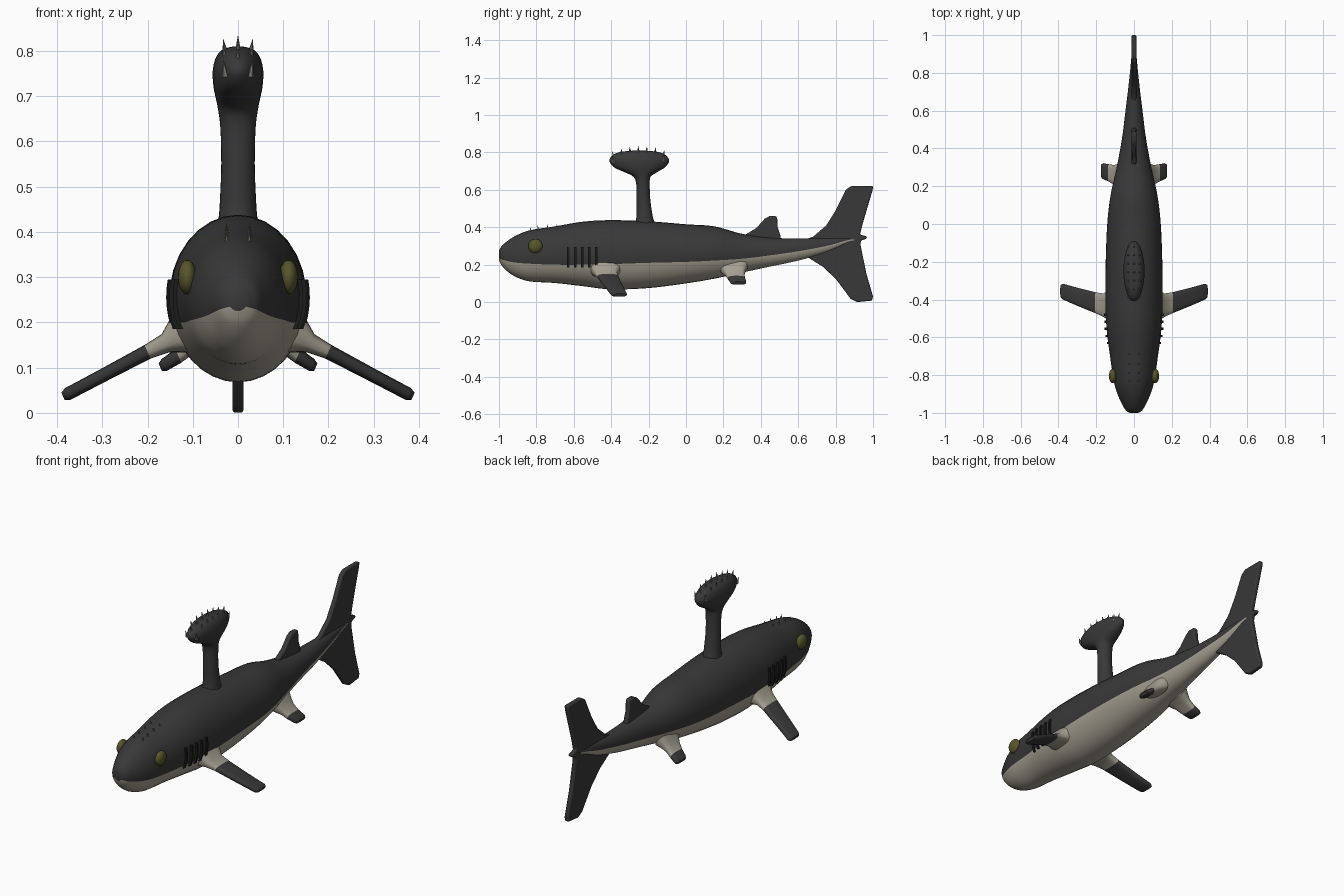
import bpy, bmesh, math
from mathutils import Vector

cube = bpy.data.objects.get("Cube")
if cube:
    bpy.data.objects.remove(cube, do_unlink=True)


def material(name, r, g, b):
    m = bpy.data.materials.new(name)
    m.use_nodes = True
    m.diffuse_color = (r, g, b, 1)
    node = next(n for n in m.node_tree.nodes if n.type == 'BSDF_PRINCIPLED')
    node.inputs["Base Color"].default_value = (r, g, b, 1)
    node.inputs["Roughness"].default_value = 0.8
    return m


DARK = material("charcoal skin", .04, .04, .04)
PALE = material("pale belly", .38, .35, .285)
OLIVE = material("olive eye", .095, .092, .025)
BLACK = material("black gill", .012, .012, .012)
BONE = material("grey spike", .22, .21, .19)


def make(name, bm, mats, angle=40):
    bmesh.ops.recalc_face_normals(bm, faces=bm.faces)
    mesh = bpy.data.meshes.new(name)
    bm.to_mesh(mesh)
    bm.free()
    for m in mats:
        mesh.materials.append(m)
    mesh.shade_smooth()
    mesh.set_sharp_from_angle(angle=math.radians(angle))
    ob = bpy.data.objects.new(name, mesh)
    bpy.context.collection.objects.link(ob)
    return ob


def smooth_rows(rows, steps):
    """Catmull-Rom interpolation between rows of numbers."""
    out = []
    for i in range(len(rows) - 1):
        a, b, c, d = (rows[max(0, min(len(rows) - 1, i + k))] for k in (-1, 0, 1, 2))
        for s in range(steps):
            t = s / steps
            out.append([q + .5 * t * (r - p + t * (2 * p - 5 * q + 4 * r - w + t * (3 * (q - r) + w - p)))
                        for p, q, r, w in zip(a, b, c, d)])
    return out + [list(rows[-1])]


def loft(name, rings, mats, rule=lambda ring, side: 0, angle=40):
    """Skin a list of closed rings and cap both ends."""
    bm = bmesh.new()
    vs = [[bm.verts.new(p) for p in r] for r in rings]
    n = len(vs[0])
    for i in range(len(vs) - 1):
        for j in range(n):
            k = (j + 1) % n
            f = bm.faces.new((vs[i][j], vs[i][k], vs[i + 1][k], vs[i + 1][j]))
            f.material_index = rule(i, j)
    bm.faces.new(vs[0]).material_index = rule(0, 0)
    bm.faces.new(vs[-1]).material_index = rule(len(vs) - 2, 0)
    return make(name, bm, mats, angle)


# Body: y, top, bottom, half width, height of the colour line
BODY = smooth_rows([
    (-1.0, .275, .225, .022, .235), (-.985, .30, .195, .045, .228), (-.95, .33, .16, .065, .218),
    (-.9, .36, .13, .088, .21), (-.83, .385, .11, .108, .205), (-.7, .405, .102, .127, .2),
    (-.55, .43, .085, .146, .2), (-.4, .438, .068, .152, .203), (-.2, .432, .075, .15, .21),
    (0, .416, .1, .142, .215), (.15, .405, .125, .125, .222), (.3, .365, .158, .092, .232),
    (.45, .345, .19, .064, .25), (.6, .34, .222, .045, .272), (.75, .345, .265, .027, .3),
    (.86, .345, .312, .016, .33), (.9, .342, .325, .013, .336)], 5)
UP, LOW = 18, 14


def body_ring(row):
    y, top, bottom, w, line = row
    zc, rz = (top + bottom) / 2, (top - bottom) / 2
    a = math.asin(max(-.95, min(.95, (line - zc) / rz)))
    angles = [a + (math.pi - 2 * a) * i / UP for i in range(UP)]
    angles += [math.pi - a + (math.pi + 2 * a) * i / LOW for i in range(LOW)]
    return [(w * math.cos(t), y, zc + rz * math.sin(t)) for t in angles]


loft("body", [body_ring(r) for r in BODY], [DARK, PALE], lambda i, j: int(j >= UP), 60)


def body_at(y):
    return min(BODY, key=lambda r: abs(r[0] - y))


def surface_x(y, z):
    _, top, bottom, w, _ = body_at(y)
    s = (z - (top + bottom) / 2) / ((top - bottom) / 2)
    return w * math.sqrt(max(0, 1 - s * s))


# Dorsal column flaring into the brush pad: z, y centre, y radius, x radius
PAD = smooth_rows([
    (.4, -.22, .062, .05), (.43, -.22, .05, .043), (.47, -.222, .042, .04), (.55, -.228, .037, .037),
    (.63, -.23, .036, .039), (.67, -.235, .046, .044), (.695, -.242, .088, .049), (.72, -.248, .135, .054),
    (.755, -.25, .16, .056), (.785, -.25, .142, .049), (.803, -.25, .1, .034), (.81, -.25, .03, .01)], 4)
TURN = [2 * math.pi * i / 28 for i in range(28)]
loft("dorsal_brush", [[(rx * math.cos(t), yc + ry * math.sin(t), z) for t in TURN]
                      for z, yc, ry, rx in PAD], [DARK], angle=70)


# Spikes
def spikes(name, places, radius, length):
    bm = bmesh.new()
    for base, direction in places:
        rot = Vector(direction).normalized().to_track_quat('Z', 'Y').to_matrix().to_4x4()
        rot.translation = Vector(base)
        made = bmesh.ops.create_cone(bm, cap_ends=True, segments=6, radius1=radius, radius2=0, depth=length)
        bmesh.ops.transform(bm, matrix=rot, verts=made['verts'])
    make(name, bm, [BONE], 20)


places = []
for row in range(7):
    for x in (-.03, 0, .03):
        dy = -.14 + .045 * row
        drop = max(0, 1 - (x / .056) ** 2 - (dy / .16) ** 2)
        places.append(((x, -.25 + dy, .762 + .055 * math.sqrt(drop)), (x * 5, dy * 2, 1)))
spikes("brush_spikes", places, .008, .038)

places = []
for y in (-.83, -.79, -.74, -.69):
    for x in (-.025, .025):
        places.append(((x, y, body_at(y)[1] - .002), (x * 2, -.15, 1)))
spikes("head_spikes", places, .007, .036)


# Paired fins: x, y centre, z, half chord, half thickness
def fin_ring(x, yc, z, chord, thick, slope, side):
    pts = []
    for t in TURN:
        c, s = math.cos(t), math.sin(t)
        u = math.copysign(abs(c) ** .6, c) * chord
        v = math.copysign(abs(s) ** .7, s) * thick
        pts.append((side * (x + v * slope), yc + u, z + v))
    return pts


PECTORAL = [(.1, -.43, .18, .09, .055), (.135, -.43, .17, .077, .036), (.16, -.43, .154, .062, .02),
            (.2, -.418, .135, .056, .015), (.3, -.385, .082, .048, .0135), (.376, -.358, .042, .042, .013),
            (.387, -.356, .037, .034, .008)]
PELVIC = [(.06, .25, .195, .08, .04), (.085, .253, .17, .066, .026), (.105, .26, .15, .052, .018),
          (.132, .27, .126, .046, .015), (.163, .28, .106, .042, .013), (.172, .281, .101, .034, .008)]
for side, word in ((1, "left"), (-1, "right")):
    for name, rows in (("pectoral_fin", PECTORAL), ("pelvic_fin", PELVIC)):
        loft(f"{word}_{name}", [fin_ring(*r, .45, side) for r in rows], [PALE, DARK],
             lambda i, j: int(i > 2), 55)

    # Eye: a flattened ball
    bm = bmesh.new()
    bmesh.ops.create_uvsphere(bm, u_segments=20, v_segments=12, radius=.038)
    bmesh.ops.scale(bm, vec=(.55, 1, 1), verts=bm.verts)
    bmesh.ops.translate(bm, vec=(side * .112, -.805, .3), verts=bm.verts)
    make(f"{word}_eye", bm, [OLIVE])

    # Gill slits: thin bars that hug the flank
    for n in range(5):
        y = -.63 + .0375 * n
        rings = []
        for k in range(9):
            z = .185 + .11 * k / 8
            x = surface_x(y, z)
            rings.append([(side * (x + dx), y + dy, z) for dx, dy in
                          ((-.01, -.006), (.009, -.006), (.009, .006), (-.01, .006))])
        loft(f"{word}_gill_{n + 1}", rings, [BLACK])


# Flat vertical fins cut from a side profile
def plate(name, profile, half):
    bm = bmesh.new()
    face = bm.faces.new([bm.verts.new((-half, y, z)) for y, z in profile])
    made = bmesh.ops.extrude_face_region(bm, geom=[face])['geom']
    bmesh.ops.translate(bm, vec=(2 * half, 0, 0), verts=[v for v in made if isinstance(v, bmesh.types.BMVert)])
    ob = make(name, bm, [DARK])
    bevel = ob.modifiers.new("soft_edge", 'BEVEL')
    bevel.width, bevel.segments, bevel.limit_method = .006, 2, 'ANGLE'


plate("rear_dorsal_fin", [(.28, .34), (.33, .368), (.375, .395), (.42, .445), (.445, .459), (.483, .459),
                          (.488, .445), (.49, .4), (.505, .355), (.51, .32)], .013)
plate("tail_fin", [(.62, .33), (.68, .35), (.75, .41), (.8, .49), (.855, .602), (.885, .621), (1, .621),
                   (.998, .6), (.945, .42), (.93, .362), (.968, .35), (.965, .338), (.937, .33), (.932, .31),
                   (.965, .15), (1, .03), (.995, .008), (.915, 0), (.88, .018), (.8, .125), (.73, .19),
                   (.65, .24)], .012)
